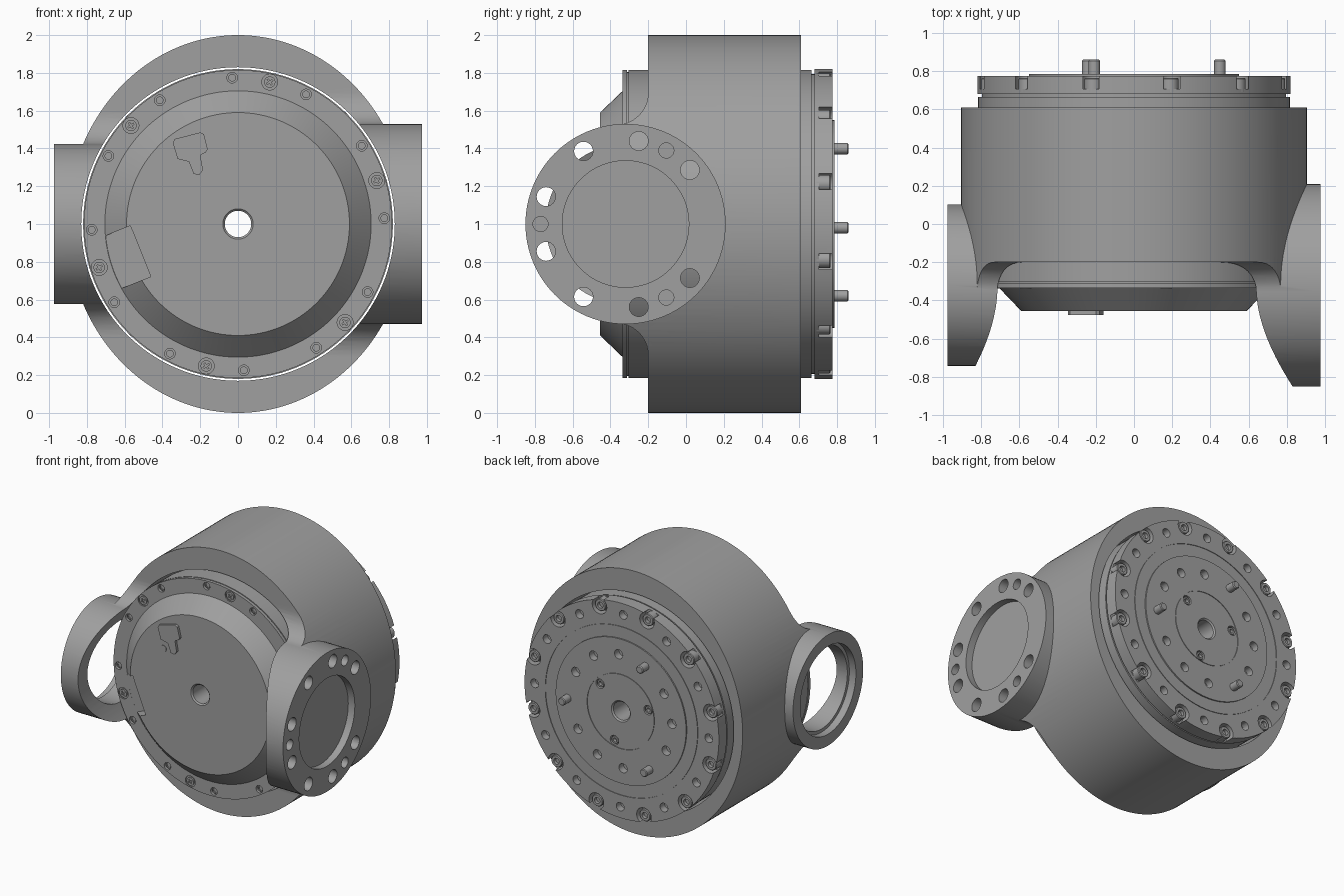
import bpy, bmesh, math
from mathutils import Matrix, Vector

cube = bpy.data.objects.get("Cube")
if cube:
    bpy.data.objects.remove(cube, do_unlink=True)

metal = bpy.data.materials.new("machined grey")
metal.use_nodes = True
GREY = (0.35, 0.35, 0.35, 1)
metal.diffuse_color = GREY
metal.node_tree.nodes["Principled BSDF"].inputs["Base Color"].default_value = GREY


def finish(name, bm):
    bmesh.ops.recalc_face_normals(bm, faces=bm.faces)
    mesh = bpy.data.meshes.new(name)
    bm.to_mesh(mesh)
    bm.free()
    mesh.materials.append(metal)
    ob = bpy.data.objects.new(name, mesh)
    bpy.context.collection.objects.link(ob)
    return ob


def activate(ob):
    bpy.ops.object.select_all(action='DESELECT')
    ob.select_set(True)
    bpy.context.view_layer.objects.active = ob


def smooth(ob):
    activate(ob)
    bpy.ops.object.shade_smooth_by_angle(angle=math.radians(28))


def boolean(ob, tool, op='DIFFERENCE'):
    mod = ob.modifiers.new(op, 'BOOLEAN')
    mod.operation, mod.solver, mod.object = op, 'EXACT', tool
    activate(ob)
    bpy.ops.object.modifier_apply(modifier=mod.name)
    bpy.data.objects.remove(tool, do_unlink=True)


def lathe(name, profile, centres=((0, 1),), segs=128, closed=False):
    """Revolve (radius, y) points about y axes through the (x, z) centres."""
    bm = bmesh.new()
    for cx, cz in centres:
        rings = []
        for i in range(segs):
            a = math.tau * i / segs
            rings.append([bm.verts.new((cx + r * math.cos(a), y, cz + r * math.sin(a)))
                          for r, y in profile])
        n = len(profile)
        for i in range(segs):
            p, q = rings[i], rings[(i + 1) % segs]
            for j in range(n if closed else n - 1):
                k = (j + 1) % n
                bm.faces.new((p[j], p[k], q[k], q[j]))
    bmesh.ops.remove_doubles(bm, verts=bm.verts, dist=1e-5)
    return finish(name, bm)


def rods(name, specs, axis, segs=24):
    """Cylinders along one axis: (centre, radius, start, end)."""
    bm = bmesh.new()
    for (u, v), r, a, b in specs:
        mid = (a + b) / 2
        if axis == 'X':
            pos, rot = (mid, u, v), Matrix.Rotation(math.pi / 2, 4, 'Y')
        else:
            pos, rot = (u, mid, v), Matrix.Rotation(math.pi / 2, 4, 'X')
        bmesh.ops.create_cone(bm, cap_ends=True, segments=segs, radius1=r, radius2=r,
                              depth=abs(b - a), matrix=Matrix.Translation(pos) @ rot)
    return finish(name, bm)


def prism(name, pts, to_3d, a, b):
    bm = bmesh.new()
    face = bm.faces.new([bm.verts.new(to_3d(p, a)) for p in pts])
    ext = bmesh.ops.extrude_face_region(bm, geom=[face])
    shift = to_3d(pts[0], b) - to_3d(pts[0], a)
    bmesh.ops.translate(bm, vec=shift,
                        verts=[g for g in ext['geom'] if isinstance(g, bmesh.types.BMVert)])
    return finish(name, bm)


def boxes(name, specs):
    """Boxes facing front: (x, z, width, height, y start, y end, turn)."""
    bm = bmesh.new()
    for x, z, w, h, a, b, turn in specs:
        bmesh.ops.create_cube(bm, size=1, matrix=Matrix.Translation((x, (a + b) / 2, z))
                              @ Matrix.Rotation(-turn, 4, 'Y')
                              @ Matrix.Diagonal((w, b - a, h, 1)))
    return finish(name, bm)


def circle(radius, start, count):
    return [(radius * math.cos(math.radians(start + 360 * k / count)),
             1 + radius * math.sin(math.radians(start + 360 * k / count)))
            for k in range(count)]


along_x = lambda p, d: Vector((d, p[0], p[1]))
along_y = lambda p, d: Vector((p[0], d, p[1]))
FLANGE_Y, BORE, FRONT, BACK, FILLET = -0.32, 0.83, -0.2, 0.61, 0.17


def side_profile(radius):
    """Ring body blending through a fillet into the round side port."""
    r = radius - 0.003
    cy = FRONT - FILLET
    cz = math.sqrt((r + FILLET) ** 2 - (cy - FLANGE_Y) ** 2)
    touch = math.atan2(-cz, FLANGE_Y - cy)
    arc = [(cy + FILLET * math.cos(touch * i / 10), cz + FILLET * math.sin(touch * i / 10))
           for i in range(11)]
    begin = math.atan2(cz, cy - FLANGE_Y)
    front = [(FLANGE_Y + r * math.cos(t), r * math.sin(t)) for t in
             (begin + (math.pi - begin) * i / 24 for i in range(1, 25))]
    upper = [(0.8, 1.2), (FRONT, 1.2)] + arc + front
    lower = [(y, -z) for y, z in reversed(upper[:-1])]
    return [(y, z + 1) for y, z in upper + lower]


# Housing: two halves of an oval ring, each with a round side port
def housing_half(name, side, radius):
    oval = [(0.905 * math.cos(math.tau * i / 160), 1 + math.sin(math.tau * i / 160))
            for i in range(160)]
    half = prism(name, oval, along_y, -0.95, BACK)
    boolean(half, prism("side_cutter", side_profile(radius), along_x, 0, side * 1.2), 'INTERSECT')
    c = (FLANGE_Y, 1)
    boolean(half, rods("port", [(c, radius, side * 0.3, side * 0.975)], 'X', 96), 'UNION')
    boolean(half, rods("bore", [((0, 1), BORE, -1.2, 1.2)], 'Y', 128))
    boolean(half, rods("port_hole", [(c, 0.31, side * 0.2, side * 1.2)], 'X', 96))
    boolean(half, rods("port_recess", [(c, 0.335, side * 0.92, side * 1.2)], 'X', 96))
    return half


left_half = housing_half("housing_left", 1, 0.53)
right_half = housing_half("housing_right", -1, 0.423)

# Bolt holes of the larger port
holes = []
for angles, r, inner in (((40, 81, 120, 161), 0.05, 0.4), ((61,), 0.04, 0.9)):
    for a in angles:
        for s in (1, -1):
            t = math.radians(a * s)
            holes.append(((FLANGE_Y + 0.445 * math.cos(t), 1 + 0.445 * math.sin(t)), r, inner, 1.1))
holes.append(((FLANGE_Y - 0.45, 1), 0.04, 0.9, 1.1))
boolean(left_half, rods("port_bolt_holes", holes, 'X'))
smooth(left_half)
smooth(right_half)

# Drive unit: cover cone, front flange, hidden waist and rear output flange
drive = lathe("drive_unit", [
    (0.07, -0.445), (0.08, -0.455), (0.59, -0.455), (0.705, -0.335), (0.815, -0.335),
    (0.815, -0.312), (0.805, -0.312), (0.805, -0.304), (0.815, -0.304), (0.815, -0.13),
    (0.74, -0.13), (0.74, 0.5), (0.815, 0.5), (0.815, 0.665), (0.795, 0.665), (0.795, 0.68),
    (0.82, 0.68), (0.82, 0.775), (0.645, 0.775), (0.645, 0.77), (0.64, 0.77), (0.64, 0.775),
    (0.55, 0.775), (0.55, 0.785), (0.285, 0.785), (0.285, 0.78), (0.28, 0.78), (0.28, 0.785),
    (0.08, 0.785), (0.07, 0.775)], closed=True)

# Notch in the cover cone
turn = math.radians(202)
n, t = Vector((math.cos(turn), math.sin(turn))), Vector((-math.sin(turn), math.cos(turn)))
mid = n * 0.662 - t * 0.06
boolean(drive, boxes("cover_notch", [(mid.x, 1 + mid.y, 0.26, 0.29, -0.6, -0.337, turn)]))

# Front rim holes and cross screw recesses
rim, cross = circle(0.775, 2.3, 12), circle(0.77, 17.4, 6)
boolean(drive, rods("rim_holes", [(p, 0.028, -0.4, -0.315) for p in rim]
                    + [(p, 0.042, -0.4, -0.325) for p in cross], 'Y'))

# Rear notches, flange holes and output holes
notches = circle(0.775, 76, 12)
pins = circle(0.45, -2.5, 3)
outputs = [p for k, p in enumerate(circle(0.43, -2.5, 12)) if k % 4]
boolean(drive, rods("rear_notches", [(p, 0.062, 0.705, 0.9) for p in notches], 'Y'))
boolean(drive, rods("rear_holes",
                    [(p, 0.033, 0.72, 0.9) for p in circle(0.735, 91, 12)]
                    + [(p, 0.035, 0.73, 0.9) for p in outputs]
                    + [(p, 0.036, 0.75, 0.9) for p in circle(0.24, 43, 3)], 'Y'))
smooth(drive)

# Screws and pins
screw_heads = rods("cross_screws", [(p, 0.03, -0.337, -0.31) for p in cross], 'Y')
boolean(screw_heads, boxes("slots_a", [(x, z, 0.035, 0.008, -0.4, -0.328, 0.6) for x, z in cross]))
boolean(screw_heads, boxes("slots_b", [(x, z, 0.008, 0.035, -0.4, -0.328, 0.6) for x, z in cross]))
socket = lambda top, r: [(0, top - 0.025), (r * 0.5, top - 0.025), (r * 0.5, top),
                         (r * 0.9, top), (r, top - 0.006), (r, 0.69)]
smooth(screw_heads)
smooth(lathe("rear_bolts", socket(0.765, 0.046), notches, 24))
smooth(lathe("output_screws", socket(0.78, 0.03), circle(0.24, 43, 3), 24))
smooth(lathe("rim_screws", [(0, -0.318), (0.012, -0.318), (0.012, -0.325), (0.02, -0.325),
                            (0.02, -0.31)], rim, 20))
smooth(lathe("locating_pins", [(0.03, 0.76), (0.03, 0.854), (0.024, 0.86), (0, 0.86)], pins, 24))

# Key-shaped tab and small plug on the front cover
tab = prism("cover_tab", [(-0.335, 1.45), (-0.2, 1.485), (-0.18, 1.475), (-0.16, 1.395),
                          (-0.17, 1.38), (-0.2, 1.365), (-0.185, 1.285), (-0.205, 1.26),
                          (-0.235, 1.265), (-0.26, 1.33), (-0.32, 1.345), (-0.345, 1.43)],
            along_y, -0.475, -0.45)
plug = rods("cover_plug", [((-0.31, 1.27), 0.025, -0.458, -0.44)], 'Y')
smooth(plug)
